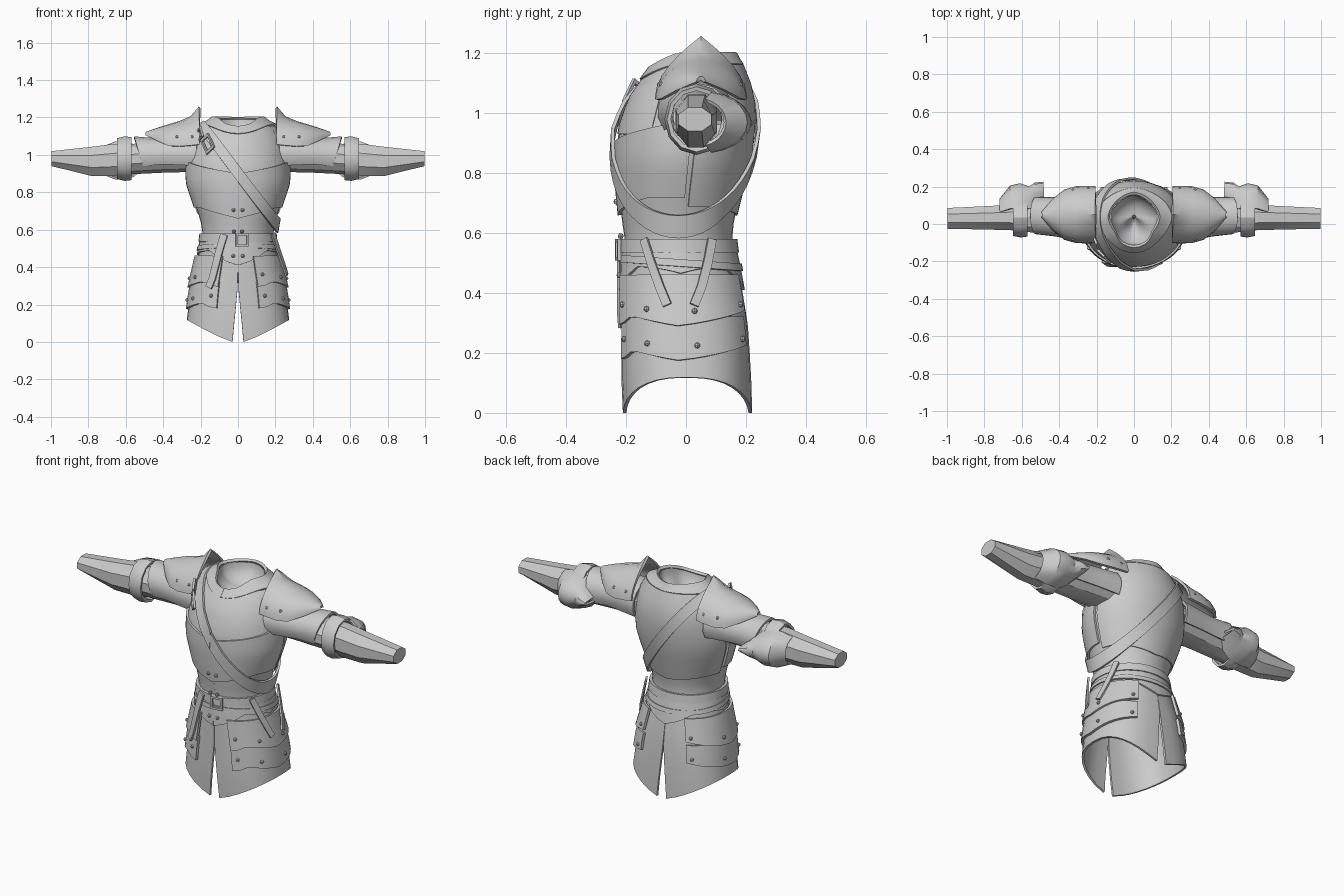
import bpy, math
from mathutils import Vector

if "Cube" in bpy.data.objects:
    bpy.data.objects.remove(bpy.data.objects["Cube"])

steel = bpy.data.materials.new("grey steel")
steel.diffuse_color = (0.6, 0.6, 0.6, 1)
steel.use_nodes = True
steel.node_tree.nodes["Principled BSDF"].inputs["Base Color"].default_value = steel.diffuse_color
rad, sin, cos = math.radians, math.sin, math.cos

# Body profile: height, half width, front y, back y, roundness (below 1 boxy, above 1 pointed)
BODY = [(0, .272, -.205, .215, .78), (.12, .268, -.21, .212, .8), (.3, .243, -.208, .2, .85),
        (.45, .208, -.208, .175, .95), (.57, .185, -.2, .15, 1), (.65, .197, -.212, .158, 1),
        (.75, .232, -.222, .183, 1), (.85, .265, -.228, .208, 1), (.95, .268, -.222, .222, 1),
        (1.05, .245, -.187, .22, 1), (1.12, .222, -.138, .2, 1.05), (1.16, .195, -.108, .182, 1.12),
        (1.19, .135, -.085, .162, 1.2), (1.23, .115, -.075, .15, 1.2)]


def power(v, p):
    return math.copysign(abs(v) ** p, v)


def surf(a, z, off=0.0):
    """Point on the body at angle a (0 = front, +90 = +x) and height z."""
    z = max(0.0, min(1.229, z))
    for p, q in zip(BODY, BODY[1:]):
        if p[0] <= z <= q[0]:
            f = (z - p[0]) / (q[0] - p[0])
            w, yf, yb, e = (p[i] + f * (q[i] - p[i]) for i in (1, 2, 3, 4))
            break
    a = rad(a)
    return Vector((power(sin(a), e) * (w + off), (yf + yb) / 2 - power(cos(a), e) * ((yb - yf) / 2 + off), z))


def grid(name, rows, thick=0, mirror=False, closed=False, cap=False):
    """Sheet through rows of points, given thickness and mirrored if asked."""
    n = len(rows[0])
    verts = [tuple(p) for r in rows for p in r]
    faces = []
    for i in range(len(rows) - 1):
        for j in range(n if closed else n - 1):
            k = (j + 1) % n
            faces.append((i * n + j, i * n + k, (i + 1) * n + k, (i + 1) * n + j))
    if cap:
        faces.append(tuple(range((len(rows) - 1) * n, len(rows) * n)))
    me = bpy.data.meshes.new(name)
    me.from_pydata(verts, [], faces)
    me.materials.append(steel)
    ob = bpy.data.objects.new(name, me)
    bpy.context.collection.objects.link(ob)
    if thick:
        s = ob.modifiers.new("thickness", 'SOLIDIFY')
        s.thickness, s.offset = thick, 0
    if mirror:
        ob.modifiers.new("mirror", 'MIRROR').use_mirror_merge = False
    return ob


def band(name, a0, a1, lo, hi, off, thick=.014, seg=24, rows=4, mirror=False, warp=None):
    """Plate wrapped on the body between two angles and two edge curves."""
    out = []
    for i in range(rows + 1):
        row = []
        for j in range(seg + 1):
            a = a0 + (a1 - a0) * j / seg
            z = lo(a) + (hi(a) - lo(a)) * i / rows
            row.append(surf(warp(a, z) if warp else a, z, off))
        out.append(row)
    return grid(name, out, thick, mirror)


def tube(name, rings, t0=0, t1=360, seg=8, thick=0, cap=False, skew=0):
    """Arm part along x; angle 0 is the top, 90 the back. Mirrored to both arms."""
    full = t1 - t0 == 360
    out = []
    for x, yc, ry, zc, rz in rings:
        row = []
        for j in range(seg if full else seg + 1):
            t = rad(t0 + (t1 - t0) * j / seg)
            row.append((x + skew * (cos(t) - 1) * (x > .4), yc + ry * sin(t), zc + rz * cos(t)))
        out.append(row)
    return grid(name, out, thick, True, full, cap)


def ribbon(name, pts, width, off, thick=.01):
    """Strap hanging over the body through (angle, height) points."""
    c = [surf(a, z, off) for a, z in pts]
    rows = []
    for i, p in enumerate(c):
        t = (c[min(i + 1, len(c) - 1)] - c[max(i - 1, 0)]).normalized()
        s = t.cross(Vector((p.x, p.y, 0)).normalized()).normalized() * width / 2
        rows.append([p - s, p + s])
    return grid(name, rows, thick)


def rivet(p):
    bpy.ops.mesh.primitive_uv_sphere_add(segments=8, ring_count=4, radius=.01, location=p)
    ob = bpy.context.object
    bpy.ops.object.transform_apply(location=True)
    ob.name = "rivet"
    ob.data.materials.append(steel)
    ob.modifiers.new("mirror", 'MIRROR').use_mirror_merge = False


def tri(a, period):
    """Triangle wave, 0 at multiples of the period and 1 halfway."""
    return 1 - abs(2 * ((a / period) % 1) - 1)


def neck(a):
    return 1.19 - .05 * max(0, cos(rad(a))) ** 4


# Torso shell, neck collar and the hollow closing the neck
band("torso", 0, 360, lambda a: .54, neck, 0, .006, 36, 14)
band("collar", 0, 360, lambda a: neck(a) - .03, lambda a: neck(a) + .01, .004, .016, 36, 2)
hollow = []
for k in range(7):
    s = cos(k / 6 * math.pi / 2 * .95)
    hollow.append([Vector((p.x * s, .04 + (p.y - .04) * s, p.z - .1 * sin(k / 6 * math.pi / 2)))
                   for p in (surf(a * 10, neck(a * 10), -.008) for a in range(36))])
grid("neck_hollow", hollow, 0, False, True, True)

# Breast, back and upper chest plates
band("breast_plate", -95, 95, lambda a: .66 + .06 * min(1, abs(a) / 60),
     lambda a: .9 + .06 * min(1, abs(a) / 70), .008, .014, 28, 6)
band("back_plate", 99, 261, lambda a: .66 + .03 * min(1, abs(a - 180) / 60), lambda a: neck(a) - .03,
     .004, .014, 28, 8)
band("upper_chest_plate", -60, 60, lambda a: .93, lambda a: neck(a) - .02, .002, .008, 20, 6)


# Skirt halves with tapering slits front and back
def slit(a, z):
    g = 3.2 * max(0, 1 - z / .3) + .1
    return g + (a / 180) * (180 - 2 * g)


band("skirt", 0, 180, lambda a: .118 * sin(rad(a)), lambda a: .58, 0, .012, 16, 6, True, slit)

# Pointed fauld under the belt
band("fauld", 0, 360, lambda a: .465 - .055 * max(0, cos(rad(a)) ** 2) + .05 * tri(a, 90), lambda a: .565,
     .008, .014, 32, 2)

# Two layers of hip plates
for lab, z0, z1, off in (("upper", .29, .46, .02), ("lower", .175, .32, .012)):
    band(lab + "_hip_plate", 20, 152, lambda a: z0 + .05 * abs(a - 86) / 66 - .05 * max(0, 1 - abs(a - 22) / 20),
         lambda a: z1, off, .014, 14, 2, True)
    for a in (28, 60, 97, 145):
        rivet(surf(a, z0 + .045 + .03 * abs(a - 86) / 66, off + .008))
for z in (.705, .59, .46):
    rivet(surf(6, z, .016))

# Belt, thin second strap, buckle and hanging strap ends
band("belt", 0, 360, lambda a: .535, lambda a: .58, .013, .014, 36, 1)
band("lower_belt", 0, 360, lambda a: .488 + .015 * cos(rad(a)), lambda a: .512 + .015 * cos(rad(a)), .016, .01, 36, 1)
ribbon("belt_tail", [(-20, .575), (-25, .48), (-27, .4), (-28, .34), (-31, .29)], .04, .032)
ribbon("side_strap_front", [(57, .58), (65, .5), (73, .42), (79, .36)], .03, .036)
ribbon("side_strap_back", [(122, .58), (114, .5), (105, .42), (97, .36)], .03, .036)


def frame(name, a, z, off, w, h, tilt):
    """Rectangular buckle frame lying on the body."""
    c = surf(a, z, off)
    n = Vector((c.x, c.y + .02, 0)).normalized()
    u, v, t = Vector((-n.y, n.x, 0)), Vector((0, 0, 1)), rad(tilt)
    u, v = u * cos(t) + v * sin(t), v * cos(t) - u * sin(t)
    rows = [[c + u * sx * w * k + v * sz * h * k for sx, sz in ((-1, -1), (1, -1), (1, 1), (-1, 1))]
            for k in (1, .68)]
    grid(name, rows, .012, False, True)


frame("belt_buckle", 6, .545, .026, .035, .036, 0)


# Diagonal shoulder strap looping round the chest
def cut(c):
    def height(a):
        lo, hi = .5, 1.22
        for _ in range(24):
            m = (lo + hi) / 2
            lo, hi = (m, hi) if m + 1.45 * surf(a, m).x < c else (lo, m)
        return lo
    return height


band("shoulder_strap", 0, 360, cut(.855), cut(.95), .022, .012, 48, 1)
frame("strap_buckle", -36, 1.06, .036, .035, .045, 33)
frame("strap_buckle_upper", -52, 1.11, .036, .03, .03, 33)

# Arms: sleeve, upper arm shell, elbow band and guard, forearm
tube("sleeve", [(.2, .035, .11, 1.0, .09), (.4, .035, .095, .99, .085), (.6, .038, .083, .975, .08)], seg=10)
tube("upper_arm_shell", [(.22, .035, .125, 1.0, .105), (.34, .035, .112, 1.0, .095), (.45, .038, .1, .997, .087),
                         (.555, .045, .095, .995, .098)], -122, 122, 10, .012, skew=.03)
tube("elbow_band", [(.57, .035, .095, .98, .108), (.605, .035, .1, .98, .112), (.645, .035, .092, .98, .102)],
     seg=12, thick=.014)
tube("elbow_guard", [(.485, .04, .18, .97, .012), (.53, .04, .175, .97, .06), (.56, .04, .155, .97, .085),
                     (.61, .04, .172, .97, .1), (.66, .04, .16, .97, .098), (.715, .04, .09, .97, .075)],
     15, 165, 10, .012)
tube("forearm", [(.58, .035, .075, .98, .09), (.66, .035, .074, .973, .093), (.78, .033, .068, .965, .085),
                 (.998, .03, .06, .98, .043)], 22.5, 382.5, 8, 0, True)

# Shoulder guards with a raised pointed inner flange
rows = []
for x, zt, zb, hy, peak in ((.205, 1.253, 1.055, .145, 1), (.25, 1.2, 1.05, .147, .45),
                            (.31, 1.175, 1.045, .145, .1), (.37, 1.157, 1.048, .128, 0),
                            (.43, 1.138, 1.075, .08, 0), (.49, 1.117, 1.105, .01, 0)):
    row = []
    for j in range(13):
        t = j / 6 - 1
        h = (1 - abs(t)) * peak + cos(t * math.pi / 2) * (1 - peak)
        row.append((x, .05 + hy * sin(t * math.pi / 2), zb + (zt - zb) * h))
    rows.append(row)
grid("shoulder_guard", rows, .014, True)
for x, d in ((.245, .138), (.325, .13)):
    for s in (-1, 1):
        rivet((x, .05 + s * d, 1.095))

# Bake modifiers, then smooth while keeping hard edges
bpy.ops.object.select_all(action='SELECT')
bpy.context.view_layer.objects.active = bpy.context.selected_objects[0]
bpy.ops.object.convert(target='MESH')
bpy.ops.object.shade_smooth_by_angle(angle=rad(32))
